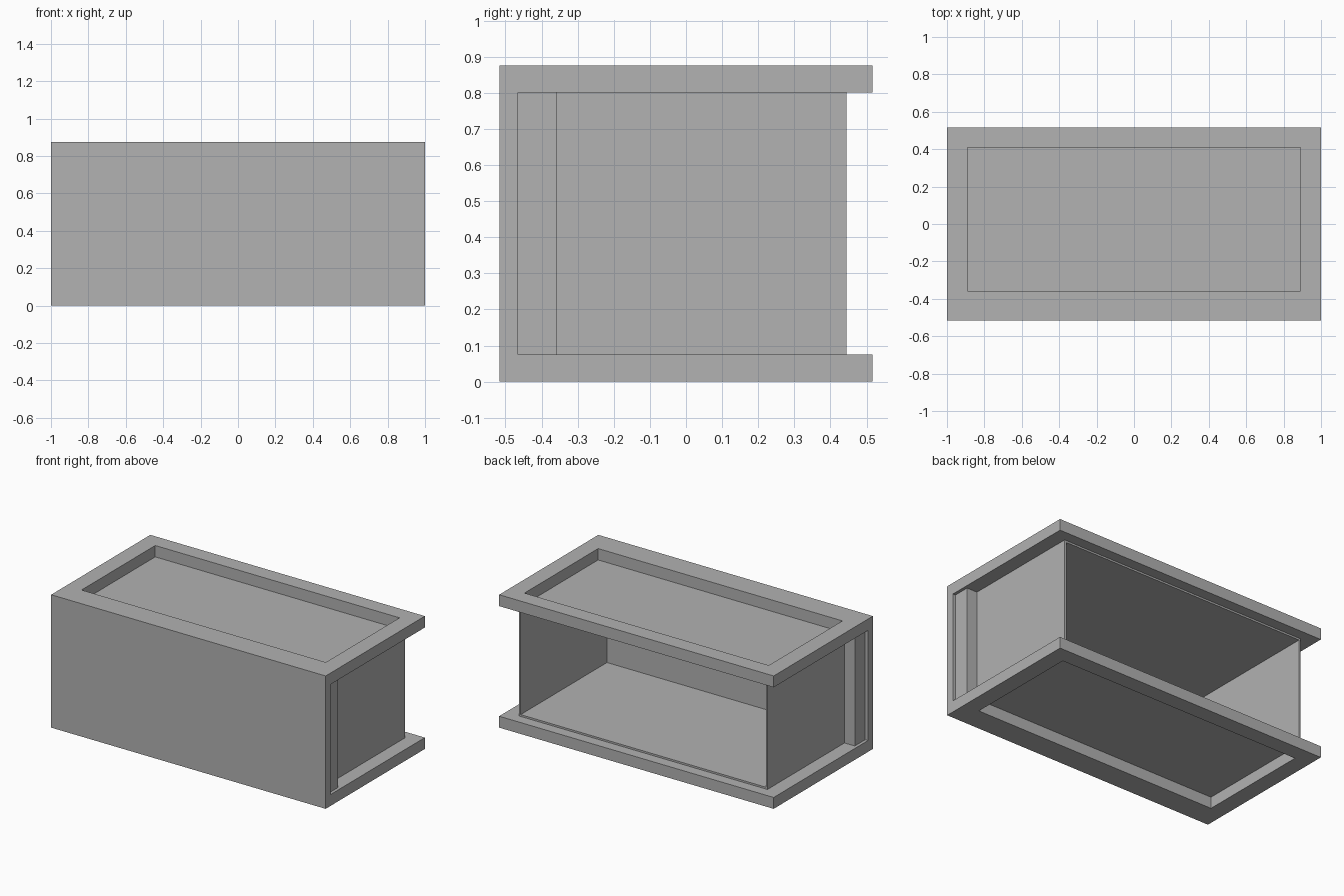
import bpy
import bmesh
from mathutils import Vector

cube = bpy.data.objects.get("Cube")
if cube:
    bpy.data.objects.remove(cube, do_unlink=True)

grey = bpy.data.materials.new("plain grey")
grey.use_nodes = True
colour = (0.445, 0.445, 0.445, 1)
grey.diffuse_color = colour
grey.node_tree.nodes["Principled BSDF"].inputs["Base Color"].default_value = colour


def box(name, low, high):
    """Axis-aligned block between two corners."""
    low, high = Vector(low), Vector(high)
    bm = bmesh.new()
    bmesh.ops.create_cube(bm, size=1)
    for v in bm.verts:
        v.co = (low + high) / 2 + v.co * (high - low)
    mesh = bpy.data.meshes.new(name)
    bm.to_mesh(mesh)
    bm.free()
    mesh.materials.append(grey)
    obj = bpy.data.objects.new(name, mesh)
    bpy.context.collection.objects.link(obj)
    return obj


def carve(obj, low, high):
    """Cut a block out of an object and bake the result."""
    cutter = box("cutter", low, high)
    cutter.hide_render = True
    mod = obj.modifiers.new("cut", 'BOOLEAN')
    mod.operation = 'DIFFERENCE'
    mod.solver = 'EXACT'
    mod.object = cutter
    graph = bpy.context.evaluated_depsgraph_get()
    mesh = bpy.data.meshes.new_from_object(obj.evaluated_get(graph))
    obj.modifiers.clear()
    obj.data = mesh
    bpy.data.objects.remove(cutter, do_unlink=True)


HEIGHT, DEPTH = 0.875, 0.516
LOW, HIGH = 0.075, 0.80      # inner faces of the two rims
PANEL = -0.465               # back of the front panel
POST = -0.357                # back of the posts, front of the rim openings
WALL, BACK, T = 0.905, 0.445, 0.012

# Front panel with top and bottom rims
frame = box("front_panel_and_rims", (-1, -DEPTH, 0), (1, DEPTH, HEIGHT))
carve(frame, (-1.2, PANEL, LOW), (1.2, 1, HIGH))
carve(frame, (-0.89, POST, -0.2), (0.89, 0.41, 1.2))

# Thin inner compartment, open at the back
shell = box("open_compartment", (-WALL, PANEL, LOW), (WALL, BACK, HIGH))
carve(shell, (-WALL + T, PANEL + T, LOW + T), (WALL - T, 1, HIGH - T))

# Corner posts behind the front panel
for side, name in ((1, "left_post"), (-1, "right_post")):
    xs = sorted((side * WALL, side * 0.98))
    box(name, (xs[0], PANEL, LOW), (xs[1], POST, HIGH))
